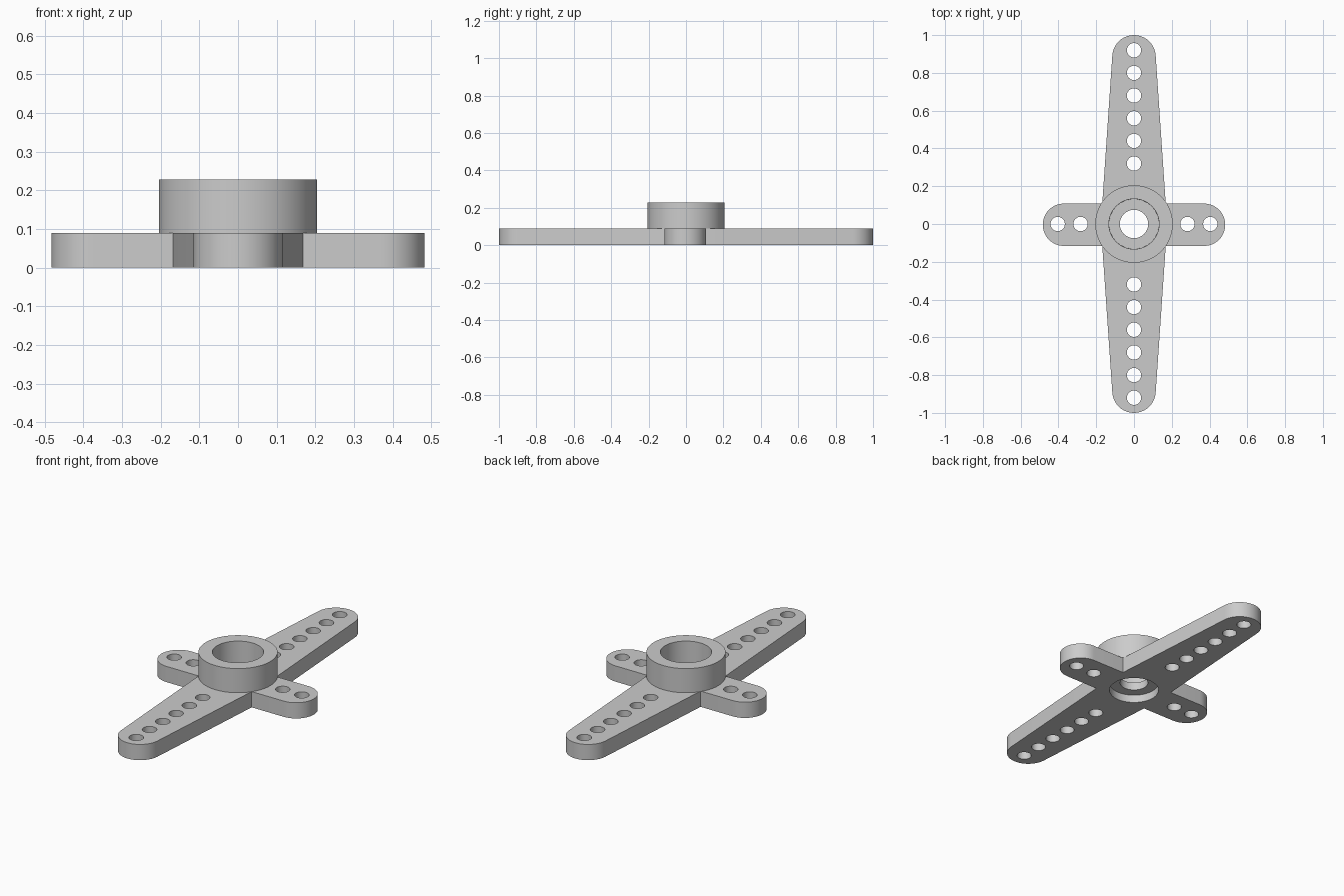
import bpy
import bmesh
from math import cos, sin, pi, radians

cube = bpy.data.objects.get("Cube")
if cube:
    bpy.data.objects.remove(cube, do_unlink=True)

THICK = 0.09        # plate thickness
BORE = 0.132        # hub recess radius
HOLE = 0.038        # small hole radius

grey = bpy.data.materials.new("light grey plastic")
grey.use_nodes = True
colour = (0.6, 0.6, 0.6, 1)
grey.diffuse_color = colour
grey.node_tree.nodes["Principled BSDF"].inputs["Base Color"].default_value = colour


def arc(cx, cy, r, start, end, n):
    """Points along an arc, angles in degrees."""
    angles = [radians(start + (end - start) * i / n) for i in range(n + 1)]
    return [(cx + r * cos(a), cy + r * sin(a)) for a in angles]


def circle(cx, cy, r, n=32):
    return arc(cx, cy, r, 0, 360, n)[:-1]


def finish(obj):
    """Give the part its material and smooth its round walls."""
    obj.data.materials.clear()
    obj.data.materials.append(grey)
    bpy.ops.object.select_all(action="DESELECT")
    obj.select_set(True)
    bpy.context.view_layer.objects.active = obj
    bpy.ops.object.shade_smooth_by_angle(angle=radians(30))


def plate(name, loops, thickness):
    """Flat plate from an outline followed by its holes."""
    curve = bpy.data.curves.new(name + " outline", "CURVE")
    curve.dimensions = "2D"
    curve.fill_mode = "BOTH"
    curve.extrude = thickness / 2
    for loop in loops:
        spline = curve.splines.new("POLY")
        spline.points.add(len(loop) - 1)
        for point, (x, y) in zip(spline.points, loop):
            point.co = (x, y, 0, 1)
        spline.use_cyclic_u = True
    helper = bpy.data.objects.new(name + " outline", curve)
    bpy.context.collection.objects.link(helper)
    bpy.context.view_layer.update()
    evaluated = helper.evaluated_get(bpy.context.evaluated_depsgraph_get())
    mesh = bpy.data.meshes.new_from_object(evaluated)
    bpy.data.objects.remove(helper, do_unlink=True)
    bm = bmesh.new()
    bm.from_mesh(mesh)
    bmesh.ops.translate(bm, verts=bm.verts, vec=(0, 0, thickness / 2))
    bmesh.ops.remove_doubles(bm, verts=bm.verts, dist=0.0001)
    bmesh.ops.recalc_face_normals(bm, faces=bm.faces)
    bm.to_mesh(mesh)
    bm.free()
    mesh.name = name
    obj = bpy.data.objects.new(name, mesh)
    bpy.context.collection.objects.link(obj)
    finish(obj)


def lathe(name, profile, steps=96):
    """Ring turned about z from a closed (radius, height) profile."""
    bm = bmesh.new()
    verts = [bm.verts.new((r, 0, z)) for r, z in profile]
    edges = [bm.edges.new((v, verts[i - 1])) for i, v in enumerate(verts)]
    bmesh.ops.spin(bm, geom=verts + edges, cent=(0, 0, 0), axis=(0, 0, 1),
                   angle=2 * pi, steps=steps, use_merge=True)
    bmesh.ops.remove_doubles(bm, verts=bm.verts, dist=0.0001)
    bmesh.ops.recalc_face_normals(bm, faces=bm.faces)
    mesh = bpy.data.meshes.new(name)
    bm.to_mesh(mesh)
    bm.free()
    obj = bpy.data.objects.new(name, mesh)
    bpy.context.collection.objects.link(obj)
    finish(obj)


# Cross outline: rounded short arms and tapered long arms
short_r, short_x, short_y = 0.112, 0.371, -0.004
long_r, long_y, root = 0.115, 0.885, 0.168
outline = (
    arc(short_x, short_y, short_r, -90, 90, 24)
    + [(root, short_y + short_r)]
    + arc(0, long_y, long_r, 4, 176, 24)
    + [(-root, short_y + short_r)]
    + arc(-short_x, short_y, short_r, 90, 270, 24)
    + [(-root, short_y - short_r)]
    + arc(0, -long_y, long_r, 184, 356, 24)
    + [(root, short_y - short_r)]
)

# Rows of linkage holes and the central recess
holes = [circle(0, 0, BORE, 96)]
for side in (-1, 1):
    holes += [circle(0, side * (0.32 + 0.12 * i), HOLE) for i in range(6)]
    holes += [circle(side * (0.283 + 0.121 * i), 0, HOLE) for i in range(2)]
plate("cross_arms", [outline] + holes, THICK)

# Raised hub with a screw web inside
web_low, web_high, top, outer, screw = 0.045, 0.09, 0.228, 0.205, 0.075
lathe("hub", [
    (BORE, web_low), (screw, web_low), (screw, web_high), (BORE, web_high),
    (BORE + 0.001, top), (outer, top), (outer, THICK), (BORE + 0.001, THICK - 0.001),
])
